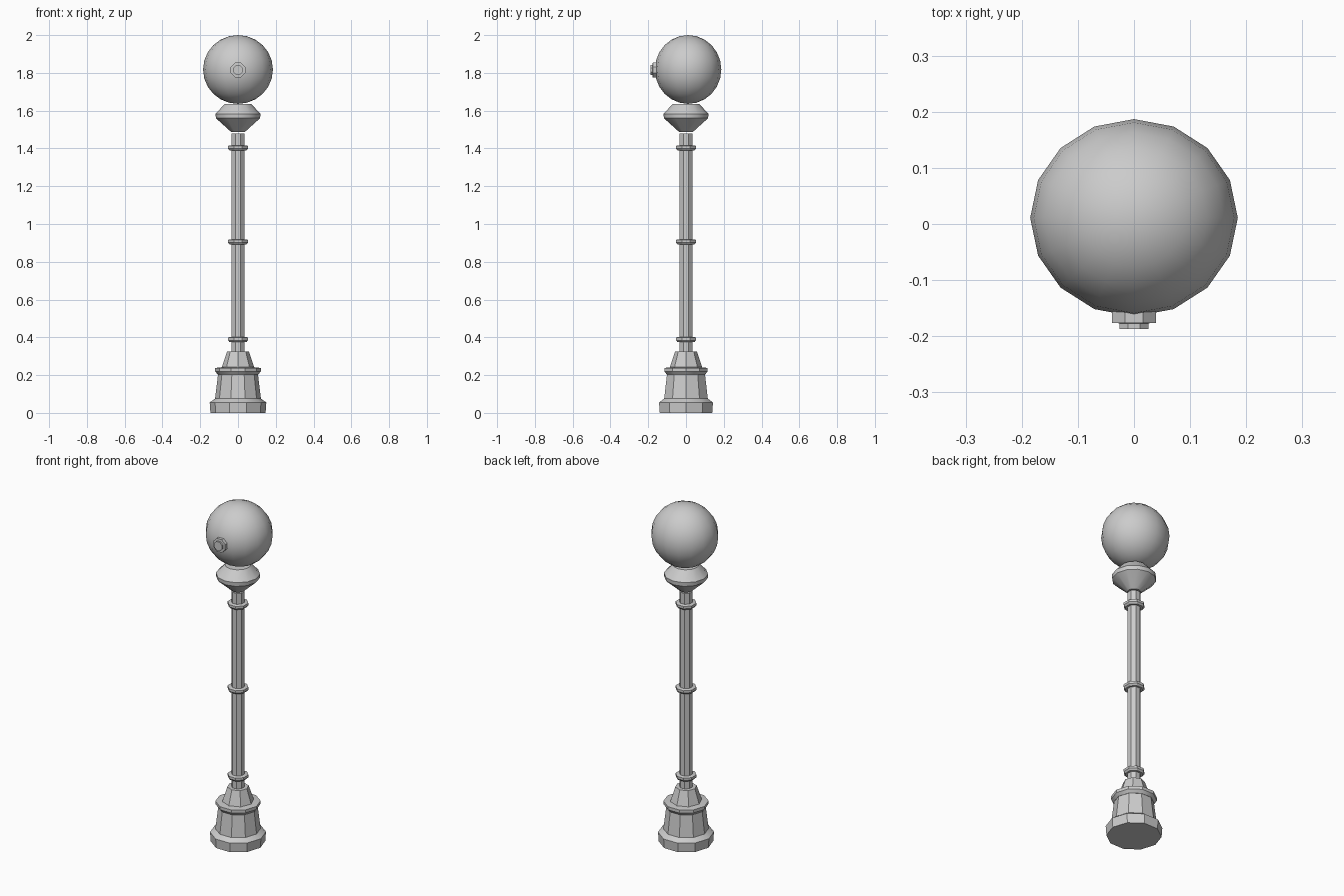
import bpy, bmesh, math
from mathutils import Matrix

if "Cube" in bpy.data.objects:
    bpy.data.objects.remove(bpy.data.objects["Cube"])

grey = bpy.data.materials.new("light grey")
grey.diffuse_color = (0.6, 0.6, 0.6, 1)
grey.use_nodes = True
grey.node_tree.nodes["Principled BSDF"].inputs["Base Color"].default_value = grey.diffuse_color


def finish(name, bm, angle):
    bmesh.ops.recalc_face_normals(bm, faces=bm.faces)
    me = bpy.data.meshes.new(name)
    bm.to_mesh(me)
    bm.free()
    me.materials.append(grey)
    ob = bpy.data.objects.new(name, me)
    bpy.context.collection.objects.link(ob)
    bpy.ops.object.select_all(action='DESELECT')
    ob.select_set(True)
    bpy.context.view_layer.objects.active = ob
    bpy.ops.object.shade_smooth_by_angle(angle=math.radians(angle))
    return ob


def lathe(name, profile, sides, turn=0.5, angle=30, matrix=None):
    """Spin (radius, z) points into a capped solid; turn is in fractions of a side."""
    bm = bmesh.new()
    rings = []
    for r, z in profile:
        rings.append([bm.verts.new((r * math.cos(2 * math.pi * (i + turn) / sides),
                                    r * math.sin(2 * math.pi * (i + turn) / sides), z))
                      for i in range(sides)])
    for a, b in zip(rings, rings[1:]):
        for i in range(sides):
            j = (i + 1) % sides
            bm.faces.new((a[i], a[j], b[j], b[i]))
    bm.faces.new(rings[0][::-1])
    bm.faces.new(rings[-1])
    if matrix:
        bm.transform(matrix)
    return finish(name, bm, angle)


# stepped base: plinth, pedestal, collar and tapering neck
lathe("plinth", [(0.146, 0), (0.15, 0.055), (0.122, 0.075)], 10, 0)
lathe("pedestal", [(0.122, 0.07), (0.105, 0.21)], 10, 0)
lathe("base_collar", [(0.107, 0.203), (0.121, 0.22), (0.121, 0.238), (0.085, 0.242)], 10, 0)
lathe("base_neck", [(0.087, 0.238), (0.058, 0.325)], 8, 0)

# pole with three rings
lathe("pole", [(0.036, 0.32), (0.036, 1.48)], 8)
for n, z in (("lower", 0.388), ("middle", 0.905), ("upper", 1.403)):
    lathe(n + "_ring", [(0.048, z - 0.014), (0.057, z - 0.004),
                        (0.057, z + 0.01), (0.05, z + 0.013)], 8)

# flared cup under the globe
lathe("lamp_cup", [(0.036, 1.487), (0.117, 1.56), (0.119, 1.583), (0.07, 1.636)],
      12, 0, 35)

# globe
bm = bmesh.new()
bmesh.ops.create_uvsphere(bm, u_segments=16, v_segments=12, radius=1,
                          matrix=Matrix.Translation((0, 0.011, 1.818))
                          @ Matrix.Diagonal((0.185, 0.176, 0.182, 1)))
finish("globe", bm, 35)

# stepped knob on the front of the globe
lathe("front_knob", [(0.042, 0.14), (0.042, 0.176), (0.028, 0.177), (0.028, 0.187)], 8,
      matrix=Matrix.Translation((0, 0, 1.815)) @ Matrix.Rotation(math.pi / 2, 4, 'X'))
